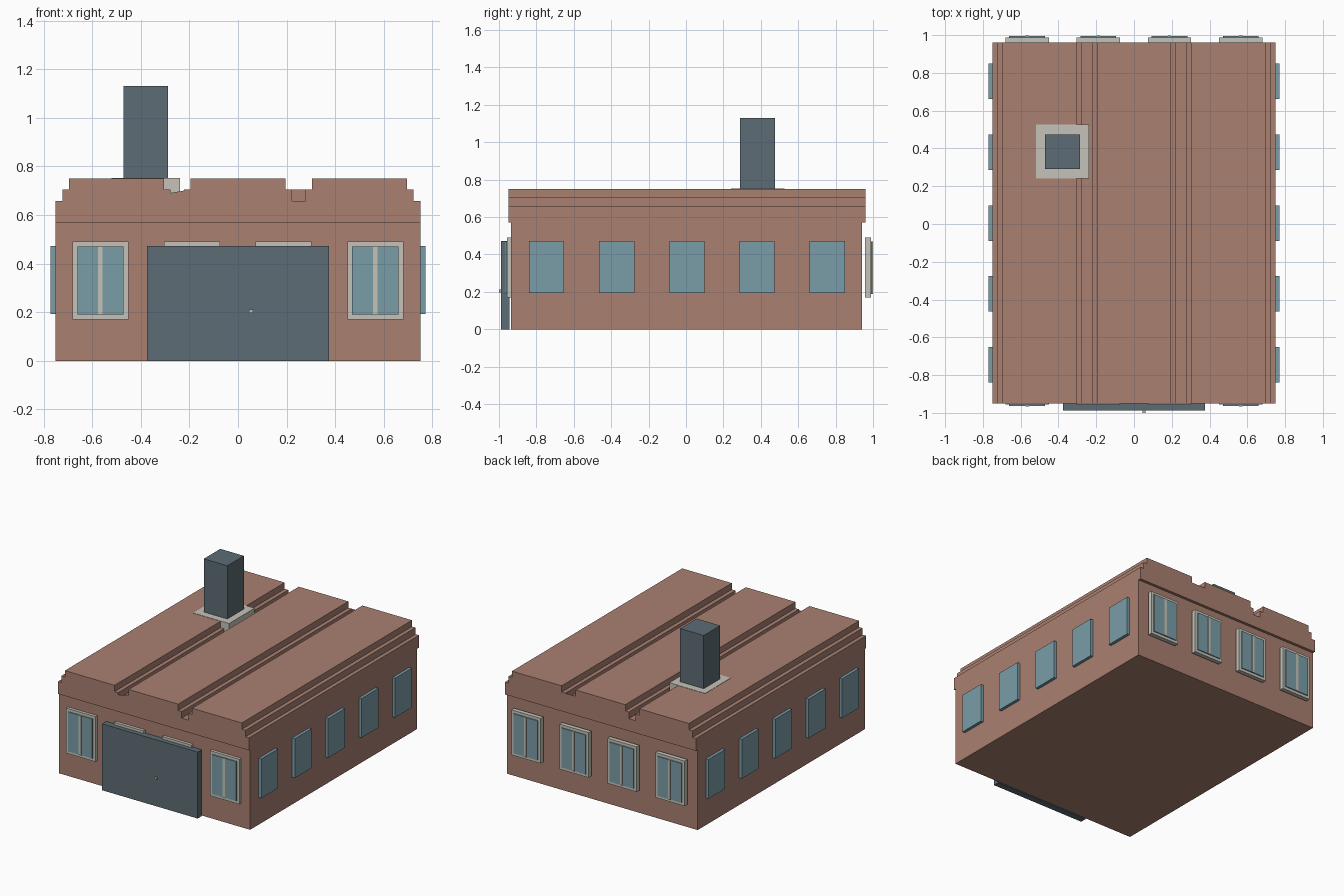
import bpy
import bmesh

cube = bpy.data.objects.get("Cube")
if cube:
    bpy.data.objects.remove(cube)


def material(name, rgb):
    m = bpy.data.materials.new(name)
    m.use_nodes = True
    m.diffuse_color = (*rgb, 1)
    m.node_tree.nodes["Principled BSDF"].inputs["Base Color"].default_value = (*rgb, 1)
    return m


BRICK = material("brick", (0.40, 0.215, 0.165))
CREAM = material("cream stone", (0.56, 0.545, 0.485))
GLASS = material("blue glass", (0.195, 0.337, 0.39))
SLATE = material("slate grey", (0.109, 0.15, 0.178))


def finish(name, bm, mat):
    bmesh.ops.recalc_face_normals(bm, faces=bm.faces)
    mesh = bpy.data.meshes.new(name)
    bm.to_mesh(mesh)
    bm.free()
    mesh.materials.append(mat)
    obj = bpy.data.objects.new(name, mesh)
    bpy.context.collection.objects.link(obj)
    return obj


def add_box(bm, xs, ys, zs):
    v = [bm.verts.new((x, y, z)) for z in zs for x, y in
         ((xs[0], ys[0]), (xs[1], ys[0]), (xs[1], ys[1]), (xs[0], ys[1]))]
    bm.faces.new(v[:4])
    bm.faces.new(v[4:])
    for i in range(4):
        j = (i + 1) % 4
        bm.faces.new((v[i], v[j], v[j + 4], v[i + 4]))


def box(name, xs, ys, zs, mat):
    bm = bmesh.new()
    add_box(bm, xs, ys, zs)
    return finish(name, bm, mat)


# Brick walls
box("walls", (-0.75, 0.75), (-0.935, 0.94), (0, 0.57), BRICK)

# Roof: three stepped ridges, extruded along the building
STEP_X = 0.028
LEVELS = (0.61, 0.658, 0.705, 0.75)
profile = [(-0.75, 0.57)]
for centre in (-0.5, 0, 0.5):
    half = 0.167 + 3 * STEP_X
    left = []
    for i in range(3):
        x = half - i * STEP_X
        left += [(-x, LEVELS[i]), (-x, LEVELS[i + 1])]
    if centre == -0.5:
        left = [(-0.25, LEVELS[0])] + left[0:]
    right = [(-x, z) for x, z in reversed(left)]
    profile += [(centre + x, z) for x, z in left + right]
profile.append((0.75, 0.57))
# Outer shoulders end flush with the walls
profile = [(max(-0.75, min(0.75, x)), z) for x, z in profile]
clean = [p for i, p in enumerate(profile) if i == 0 or p != profile[i - 1]]
bm = bmesh.new()
face = bm.faces.new([bm.verts.new((x, -0.95, z)) for x, z in clean])
ext = bmesh.ops.extrude_face_region(bm, geom=[face])
bmesh.ops.translate(bm, vec=(0, 1.91, 0),
                    verts=[g for g in ext["geom"] if isinstance(g, bmesh.types.BMVert)])
finish("stepped_roof", bm, BRICK)

# Chimney on its stone base
box("chimney_base", (-0.52, -0.238), (0.24, 0.527), (0.60, 0.752), CREAM)
box("chimney", (-0.472, -0.287), (0.29, 0.475), (0.74, 1.13), SLATE)


# Framed end windows
def end_window(name, x, inner, outer, side):
    bm = bmesh.new()
    ys = (inner, outer)
    for s in (-1, 1):
        add_box(bm, sorted((x + s * 0.095, x + s * 0.115)), ys, (0.17, 0.49))
    for zs in ((0.17, 0.19), (0.47, 0.49)):
        add_box(bm, (x - 0.095, x + 0.095), ys, zs)
    finish(name + "_frame", bm, CREAM)
    box(name + "_glass", (x - 0.095, x + 0.095), (inner, outer + side * 0.007), (0.19, 0.47), GLASS)
    box(name + "_mullion", (x - 0.009, x + 0.009), (inner, outer + side * 0.011), (0.19, 0.47), CREAM)


for i in range(4):
    x = -0.566 + i * 0.377
    end_window(f"front_window_{i + 1}", x, -0.93, -0.956, -1)
    end_window(f"back_window_{i + 1}", x, 0.957, 0.988, 1)

# Plain side windows
for side, s in (("left", 1), ("right", -1)):
    for i in range(5):
        y = 0.005 + (i - 2) * 0.375
        box(f"{side}_window_{i + 1}", sorted((s * 0.74, s * 0.771)),
            (y - 0.094, y + 0.094), (0.193, 0.472), GLASS)

# Sliding front door and knob
box("front_door", (-0.375, 0.375), (-0.988, -0.943), (0, 0.472), SLATE)
box("door_knob", (0.045, 0.061), (-1.0, -0.98), (0.196, 0.212), CREAM)
